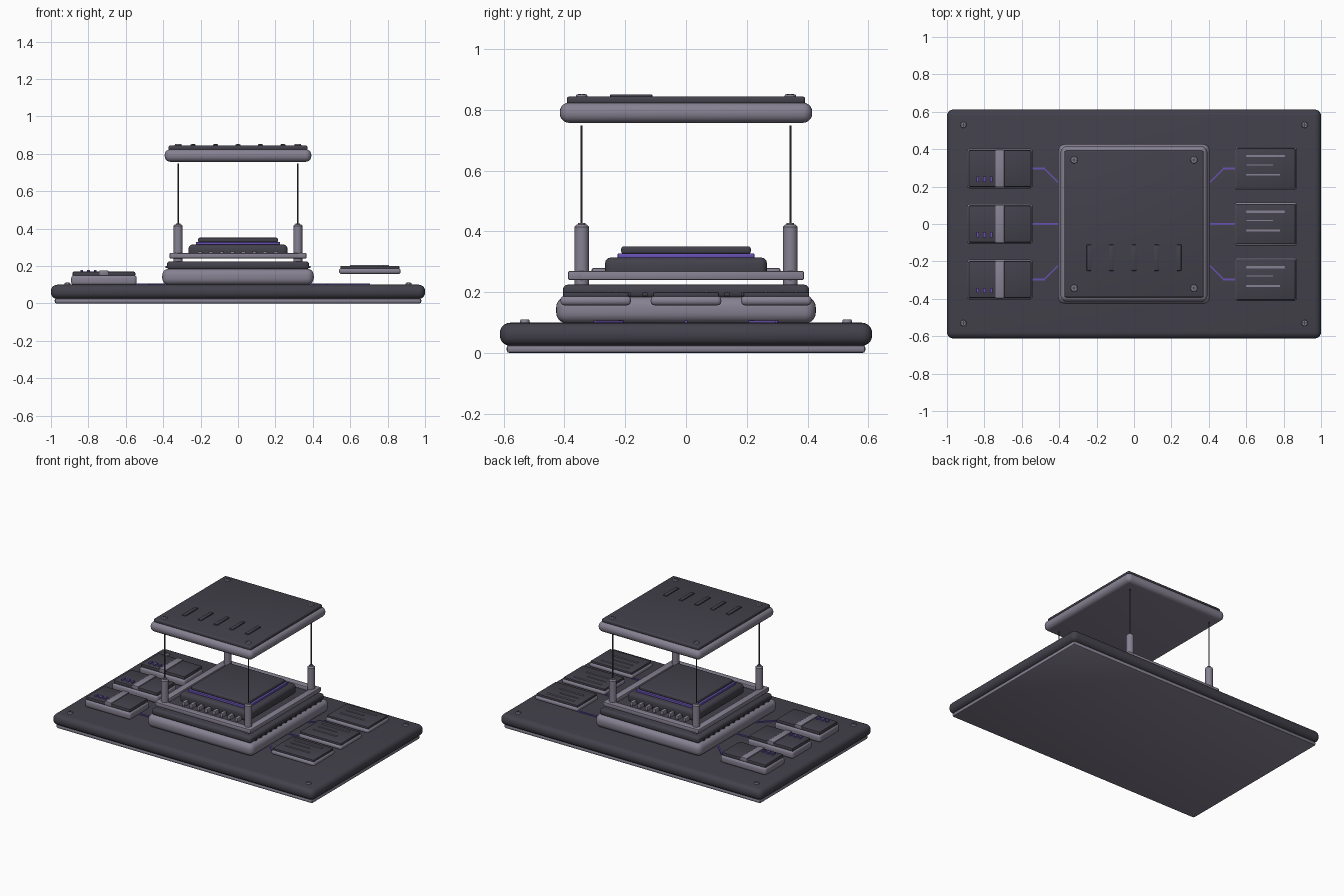
import bpy, bmesh, math
from mathutils import Matrix, Vector

cube = bpy.data.objects.get("Cube")
if cube:
    bpy.data.objects.remove(cube, do_unlink=True)


def material(name, rgb):
    m = bpy.data.materials.new(name)
    m.use_nodes = True
    m.diffuse_color = (*rgb, 1)
    m.node_tree.nodes["Principled BSDF"].inputs["Base Color"].default_value = (*rgb, 1)
    return m


DARK = material("dark slate", (0.055, 0.053, 0.07))
LIGHT = material("light grey", (0.24, 0.22, 0.285))
PURPLE = material("purple", (0.14, 0.085, 0.45))
parts = []


def finish(bm, name, mat):
    mesh = bpy.data.meshes.new(name)
    bm.to_mesh(mesh)
    bm.free()
    mesh.materials.append(mat)
    ob = bpy.data.objects.new(name, mesh)
    bpy.context.collection.objects.link(ob)
    parts.append(ob)
    return ob


def box(name, mat, x, y, z, bevel=0.0, segs=3, angle=0.0):
    """Box from (min, max) ranges, with rounded edges."""
    bm = bmesh.new()
    bmesh.ops.create_cube(bm, size=1)
    size = [r[1] - r[0] for r in (x, y, z)]
    centre = Vector([(r[0] + r[1]) / 2 for r in (x, y, z)])
    bmesh.ops.scale(bm, vec=size, verts=bm.verts)
    if bevel:
        bmesh.ops.bevel(bm, geom=bm.edges[:], offset=bevel, segments=segs,
                        profile=0.5, affect='EDGES')
    bm.transform(Matrix.Translation(centre) @ Matrix.Rotation(angle, 4, 'Z'))
    return finish(bm, name, mat)


def slab(name, mat, hx, hy, z, bevel=0.0, segs=3, at=(0, 0)):
    """Box centred in plan, given by its half sizes."""
    return box(name, mat, (at[0] - hx, at[0] + hx), (at[1] - hy, at[1] + hy), z, bevel, segs)


def cylinder(name, mat, x, y, z, r, r_top=None, sides=16):
    bm = bmesh.new()
    bmesh.ops.create_cone(bm, cap_ends=True, segments=sides, radius1=r,
                          radius2=r if r_top is None else r_top, depth=z[1] - z[0])
    bm.transform(Matrix.Translation((x, y, (z[0] + z[1]) / 2)))
    return finish(bm, name, mat)


def screw(name, x, y, z, r, h):
    cylinder(name, LIGHT, x, y, (z, z + h), r, r * 0.85)
    for hx, hy in ((r * .6, r * .13), (r * .13, r * .6)):
        slab(name + "_slot", DARK, hx, hy, (z + h - .002, z + h + .001), at=(x, y))


def strip(name, mat, a, b, width, z):
    """Flat bar between two plan points."""
    a, b = Vector(a), Vector(b)
    d, c = b - a, (a + b) / 2
    h, w = d.length / 2 + width / 2, width / 2
    box(name, mat, (c.x - h, c.x + h), (c.y - w, c.y + w), z, angle=math.atan2(d.y, d.x))


CORNERS = [(sx, sy) for sx in (-1, 1) for sy in (-1, 1)]

# Base board
slab("base_bottom_plate", LIGHT, 0.98, 0.59, (0, 0.027), 0.01, 2)
slab("base_board", DARK, 1.0, 0.612, (0.024, 0.1), 0.034, 5)
for sx, sy in CORNERS:
    screw("base_screw", sx * .912, sy * .53, .099, .017, .011)

# Pedestal
slab("pedestal", LIGHT, 0.405, 0.427, (0.098, 0.186), 0.036, 5)
slab("pedestal_top", DARK, 0.38, 0.405, (0.18, 0.225), 0.016, 3)
for sx in (-1, 1):
    for i in range(14):
        slab("pedestal_pin", DARK, .005, .008, (.188, .2), at=(sx * .382, (i - 6.5) * .054))

# Tray frame with posts and cables
for s in (-1, 1):
    slab("tray_rail_side", LIGHT, .024, .388, (.24, .27), .006, 2, at=(s * .342, 0))
    slab("tray_rail_end", LIGHT, .366, .024, (.2405, .2695), .006, 2, at=(0, s * .364))
for sx, sy in CORNERS:
    x, y = sx * .32, sy * .343
    cylinder("post", LIGHT, x, y, (.222, .415), .024)
    cylinder("post_shoulder", LIGHT, x, y, (.415, .423), .024, .016)
    cylinder("post_cap", LIGHT, x, y, (.42, .428), .012)
    cylinder("cable", DARK, x, y, (.425, .748), .0033, sides=8)

# Processor with contacts
slab("processor_body", DARK, .265, .267, (.245, .315), .022, 3)
slab("processor_glow", PURPLE, .225, .225, (.312, .328), .004, 2)
slab("processor_lid", DARK, .213, .213, (.326, .351), .008, 3)
for s in (-1, 1):
    for i in range(8):
        slab("contact", LIGHT, .012, .028, (.25, .28), .006, 2,
             at=((i - 3.5) * .058, s * .282))

# Modules, one row of three on either side
for row in (-1, 0, 1):
    cy = row * .297
    left = (-.717, cy)
    slab("left_module_base", LIGHT, .175, .107, (.098, .15), .015, 3, at=left)
    slab("left_module_top", DARK, .168, .099, (.145, .17), .008, 2, at=left)
    slab("left_module_band", LIGHT, .024, .1, (.15, .176), .004, 2, at=(-.717, cy))
    for i, w in enumerate((.006, .009, .006)):
        slab("left_module_light", PURPLE, w, .014, (.165, .179),
             at=(-.835 + i * .036, cy - .058))
    right = (.705, cy)
    slab("right_panel_base", LIGHT, .165, .116, (.157, .188), .013, 3, at=right)
    slab("right_panel_top", DARK, .158, .108, (.183, .201), .006, 2, at=right)
    for dy, end, w in ((.066, .8, .012), (.018, .74, .006), (-.034, .775, .01)):
        strip("right_panel_line", LIGHT, (.605, cy + dy), (end, cy + dy), w, (.198, .205))

    # Circuit traces
    for s in (-1, 1):
        bend, inner = (s * .48, cy), (s * .395, cy - row * .085)
        strip("trace_outer", PURPLE, (s * .7, cy), bend, .009, (.098, .107))
        strip("trace_inner", PURPLE, bend, inner, .009, (.098, .1065))

# Raised cover
slab("cover", LIGHT, .392, .415, (.757, .824), .031, 5)
slab("cover_top", DARK, .372, .392, (.818, .844), .009, 3)
for sx, sy in CORNERS:
    screw("cover_screw", sx * .32, sy * .343, .842, .02, .009)
for i in range(-2, 3):
    slab("cover_vent", DARK, .014, .07, (.83, .851), .005, 2, at=(i * .12, -.18))

# Smooth shading with sharp edges kept
bpy.ops.object.select_all(action='DESELECT')
for ob in parts:
    ob.select_set(True)
bpy.context.view_layer.objects.active = parts[0]
bpy.ops.object.shade_smooth_by_angle(angle=math.radians(35))
